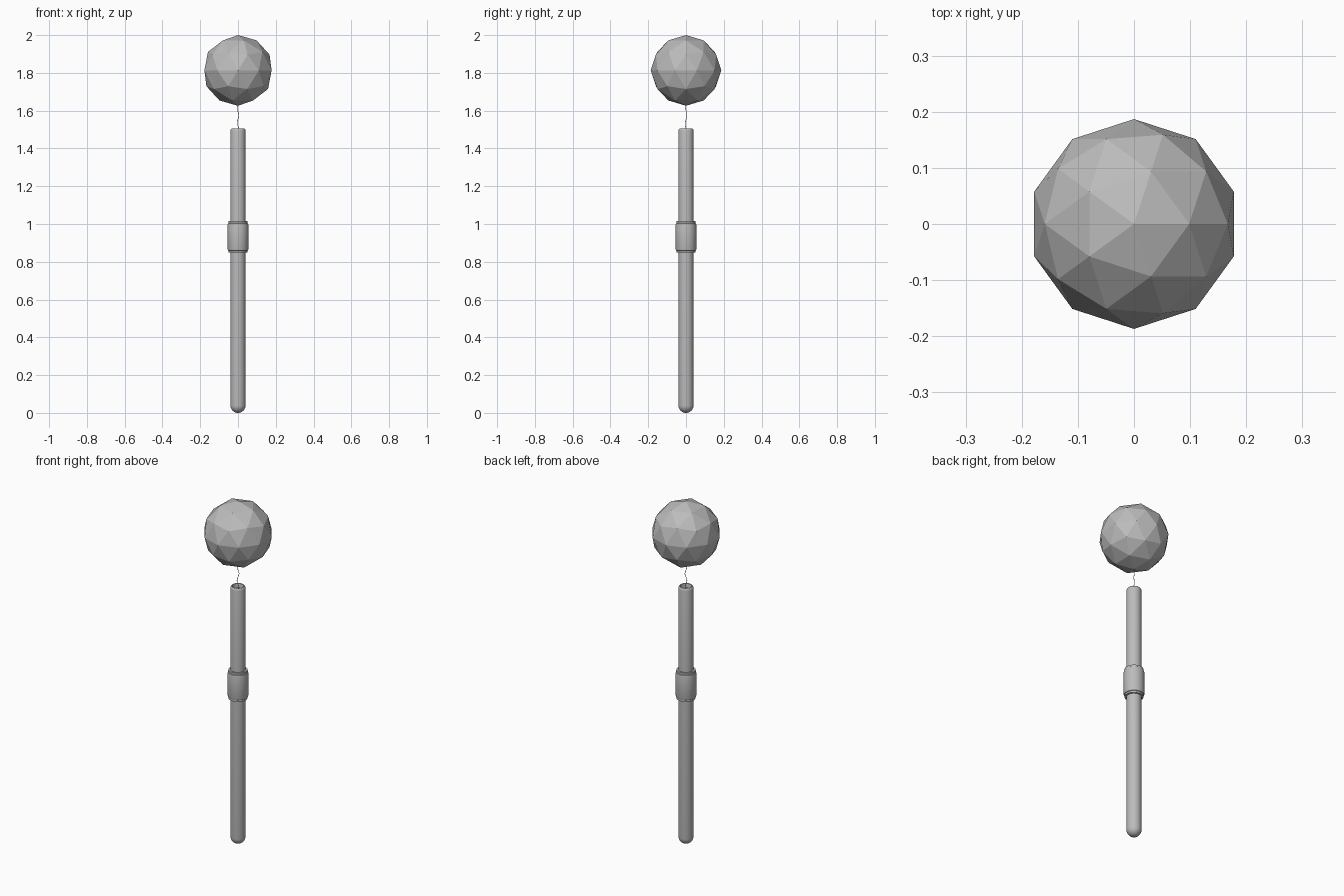
import bpy, math

cube = bpy.data.objects.get("Cube")
if cube:
    bpy.data.objects.remove(cube, do_unlink=True)

grey = bpy.data.materials.new("plain grey")
grey.use_nodes = True
colour = (0.5, 0.5, 0.5, 1)
grey.diffuse_color = colour
grey.node_tree.nodes["Principled BSDF"].inputs["Base Color"].default_value = colour


def lathe(name, profile, sides=32):
    """Spin (radius, height) points about z; a zero radius makes a pole."""
    verts, faces, rings = [], [], []
    for r, z in profile:
        count = 1 if r == 0 else sides
        rings.append([len(verts) + i % count for i in range(sides)])
        for i in range(count):
            a = math.tau * i / sides
            verts.append((r * math.cos(a), r * math.sin(a), z))
    for low, high in zip(rings, rings[1:]):
        for i in range(sides):
            j = (i + 1) % sides
            face = list(dict.fromkeys((low[i], low[j], high[j], high[i])))
            faces.append(face)
    mesh = bpy.data.meshes.new(name)
    mesh.from_pydata(verts, [], faces)
    mesh.materials.append(grey)
    obj = bpy.data.objects.new(name, mesh)
    bpy.context.collection.objects.link(obj)
    bpy.ops.object.select_all(action="DESELECT")
    obj.select_set(True)
    bpy.context.view_layer.objects.active = obj
    bpy.ops.object.shade_smooth_by_angle(angle=math.radians(35))
    return obj


# Lower handle with a domed end
R = 0.04
dome = [(R * math.sin(t), R - R * math.cos(t))
        for t in (math.pi / 2 * i / 8 for i in range(9))]
lathe("lower_handle", dome + [(R, 0.9), (0, 0.9)])

# Upper tube with a rounded rim and a shallow hollow
lathe("upper_tube", [(0, 0.9), (R, 0.9), (R, 1.492), (0.038, 1.501),
                     (0.034, 1.505), (0.03, 1.503), (0.028, 1.497),
                     (0.028, 1.48), (0, 1.48)])

# Sleeve joining the two, with a stepped collar at each end
lathe("joint_sleeve", [(R, 0.848), (0.05, 0.848), (0.05, 0.858), (0.053, 0.86),
                       (0.055, 0.866), (0.055, 0.994), (0.053, 1.003),
                       (0.05, 1.005), (0.05, 1.016), (R, 1.016)])

# Thin wavy string between tube and ball
curve = bpy.data.curves.new("string", "CURVE")
curve.dimensions = "3D"
curve.bevel_depth = 0.0015
curve.bevel_resolution = 1
steps = 24
spline = curve.splines.new("POLY")
spline.points.add(steps)
for i, p in enumerate(spline.points):
    t = i / steps
    p.co = (0.004 * math.sin(t * 14), 0.004 * math.cos(t * 11), 1.48 + 0.17 * t, 1)
curve.materials.append(grey)
bpy.context.collection.objects.link(bpy.data.objects.new("string", curve))

# Faceted ball
bpy.ops.mesh.primitive_ico_sphere_add(subdivisions=2, radius=0.187,
                                      location=(0, 0, 1.813))
ball = bpy.context.object
ball.name = "ball"
ball.data.materials.append(grey)
